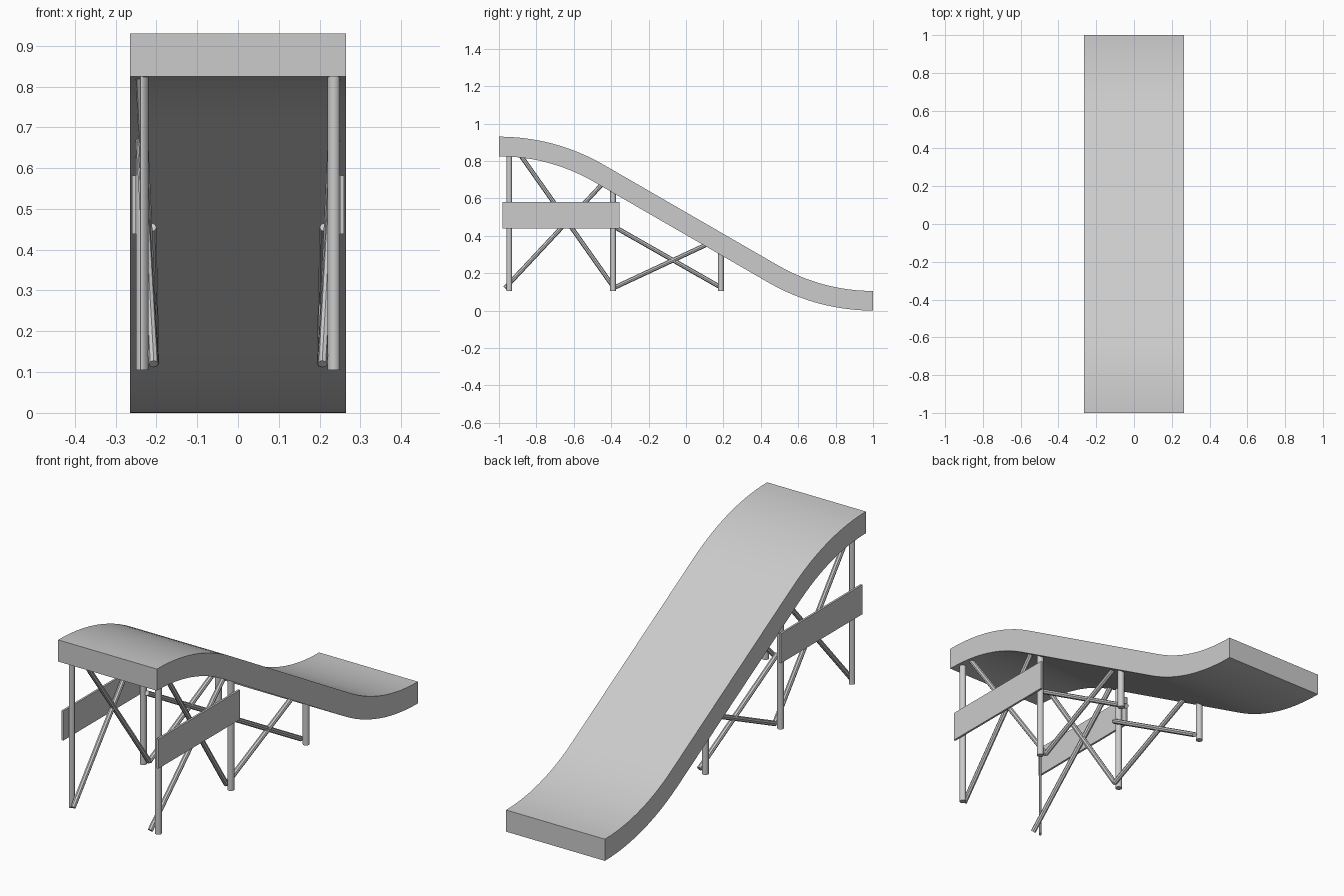
import bpy, bmesh, math
from mathutils import Vector

if "Cube" in bpy.data.objects:
    bpy.data.objects.remove(bpy.data.objects["Cube"])


def finish(name, bm):
    bmesh.ops.recalc_face_normals(bm, faces=bm.faces)
    me = bpy.data.meshes.new(name)
    bm.to_mesh(me)
    bm.free()
    ob = bpy.data.objects.new(name, me)
    bpy.context.collection.objects.link(ob)
    return ob


def smooth(ob):
    bpy.ops.object.select_all(action='DESELECT')
    ob.select_set(True)
    bpy.context.view_layer.objects.active = ob
    bpy.ops.object.shade_smooth_by_angle(angle=math.radians(35))


def rod(name, a, b, r, sides=12):
    a, b = Vector(a), Vector(b)
    bm = bmesh.new()
    bmesh.ops.create_cone(bm, cap_ends=True, segments=sides, radius1=r, radius2=r,
                          depth=(b - a).length)
    ob = finish(name, bm)
    ob.location = (a + b) / 2
    ob.rotation_euler = (b - a).to_track_quat('Z', 'X').to_euler()
    smooth(ob)
    return ob


def board(name, center, size):
    bm = bmesh.new()
    bmesh.ops.create_cube(bm, size=1)
    bmesh.ops.scale(bm, vec=size, verts=bm.verts)
    finish(name, bm).location = center


# S-shaped slab: two 30 degree arcs joined by a straight run
R, H, MID, N, HW = 1.065, 0.0525, 0.465, 12, 0.265
ztop = 0.8775
upper, lower = [], []
for i in range(N + 1):
    t = math.radians(30) * i / N
    s, c = math.sin(t), math.cos(t)
    for line, rr in ((upper, R + H), (lower, R - H)):
        line.append((-1 + rr * s, ztop - R + rr * c))
# the lower half is the upper half turned about the slab's middle
turn = lambda pts: [(-y, 2 * MID - z) for y, z in reversed(pts)]
profile = upper + turn(lower) + list(reversed(lower + turn(upper)))
bm = bmesh.new()
face = bm.faces.new([bm.verts.new((-HW, y, z)) for y, z in profile])
ext = bmesh.ops.extrude_face_region(bm, geom=[face])
bmesh.ops.translate(bm, vec=(2 * HW, 0, 0),
                    verts=[g for g in ext['geom'] if isinstance(g, bmesh.types.BMVert)])
smooth(finish("slide_slab", bm))

for side, s in (("left", -1), ("right", 1)):
    # upright posts
    for label, y, top in (("front", -0.945, 0.84), ("middle", -0.39, 0.66), ("rear", 0.187, 0.32)):
        thin = side == "left" and label == "front"
        post = rod(f"{side}_{label}_post", (s * (0.23 if thin else 0.235), y, 0.105),
                   (s * (0.23 if thin else 0.235), y, top), 0.0155)
        if thin:  # this one post is a flat strip set diagonally
            post.scale = (0.85, 0.4, 1)
            post.rotation_euler = (0, 0, math.radians(45))
    # crossed braces
    braces = (
        ("front_rising", (0.207, -0.968, 0.120), (0.240, -0.435, 0.69)),
        ("front_falling", (0.240, -0.895, 0.845), (0.207, -0.385, 0.122)),
        ("rear_falling", (0.212, -0.395, 0.455), (0.205, 0.190, 0.122)),
        ("rear_rising", (0.207, -0.385, 0.122), (0.212, 0.125, 0.36)),
    )
    for label, a, b in braces:
        rod(f"{side}_{label}_brace", (s * a[0], a[1], a[2]), (s * b[0], b[1], b[2]), 0.012, 8)
    # side board
    board(f"{side}_side_board", (s * 0.255, -0.668, 0.51), (0.01, 0.625, 0.143))
